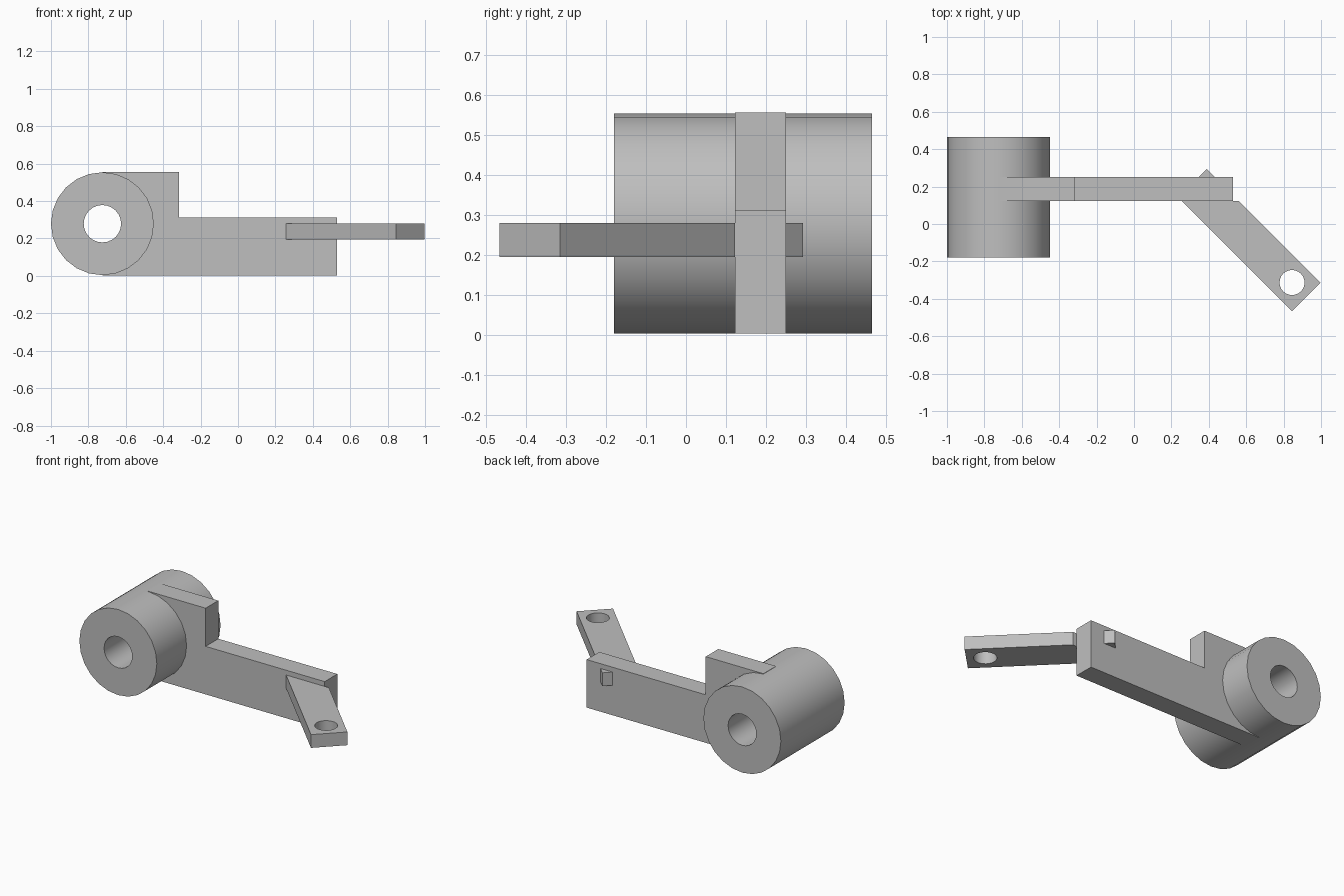
import bpy
import bmesh
from math import cos, sin, pi, radians
from mathutils import Vector

if "Cube" in bpy.data.objects:
    bpy.data.objects.remove(bpy.data.objects["Cube"])

GREY = (0.52, 0.52, 0.52, 1)
grey = bpy.data.materials.new("plain grey")
grey.use_nodes = True
grey.diffuse_color = GREY
grey.node_tree.nodes["Principled BSDF"].inputs["Base Color"].default_value = GREY


def circle(cx, cy, r, n):
    return [(cx + r * cos(2 * pi * i / n), cy + r * sin(2 * pi * i / n)) for i in range(n)]


def prism(name, loops, axis, low, high):
    """Fill an outline (with optional holes) and extrude it along y or z."""
    bm = bmesh.new()
    for loop in loops:
        vs = [bm.verts.new((a, low, b) if axis == "y" else (a, b, low)) for a, b in loop]
        for i, v in enumerate(vs):
            bm.edges.new((vs[i - 1], v))
    bmesh.ops.triangle_fill(bm, use_beauty=True, edges=bm.edges[:])
    ext = bmesh.ops.extrude_face_region(bm, geom=bm.faces[:], use_keep_orig=True)
    step = Vector((0, high - low, 0)) if axis == "y" else Vector((0, 0, high - low))
    bmesh.ops.translate(bm, vec=step, verts=[g for g in ext["geom"] if isinstance(g, bmesh.types.BMVert)])
    bmesh.ops.recalc_face_normals(bm, faces=bm.faces[:])
    mesh = bpy.data.meshes.new(name)
    bm.to_mesh(mesh)
    bm.free()
    mesh.materials.append(grey)
    obj = bpy.data.objects.new(name, mesh)
    bpy.context.collection.objects.link(obj)
    bpy.ops.object.select_all(action="DESELECT")
    obj.select_set(True)
    bpy.context.view_layer.objects.active = obj
    bpy.ops.object.shade_smooth_by_angle(angle=radians(30))
    return obj


# Bored barrel, lying along y
prism("barrel", [circle(-0.725, 0.279, 0.275, 24), circle(-0.725, 0.279, 0.1, 24)],
      "y", -0.18, 0.466)

# Stepped arm, notched inside the barrel so the bore stays open
arm = [(-0.725, 0.003), (0.53, 0.003), (0.53, 0.311), (-0.315, 0.311), (-0.315, 0.556),
       (-0.725, 0.556), (-0.725, 0.46), (-0.54, 0.28), (-0.725, 0.1)]
prism("arm", [arm], "y", 0.122, 0.25)

# Slanted link with a pin hole, butted against the arm's front face
link = [(0.255, 0.123), (0.845, -0.467), (0.997, -0.315), (0.559, 0.123)]
prism("link", [link, circle(0.845, -0.313, 0.067, 24)], "z", 0.195, 0.28)

# Corner of the link poking out of the arm's back face
prism("link_tip", [[(0.345, 0.249), (0.433, 0.249), (0.389, 0.293)]], "z", 0.195, 0.28)
